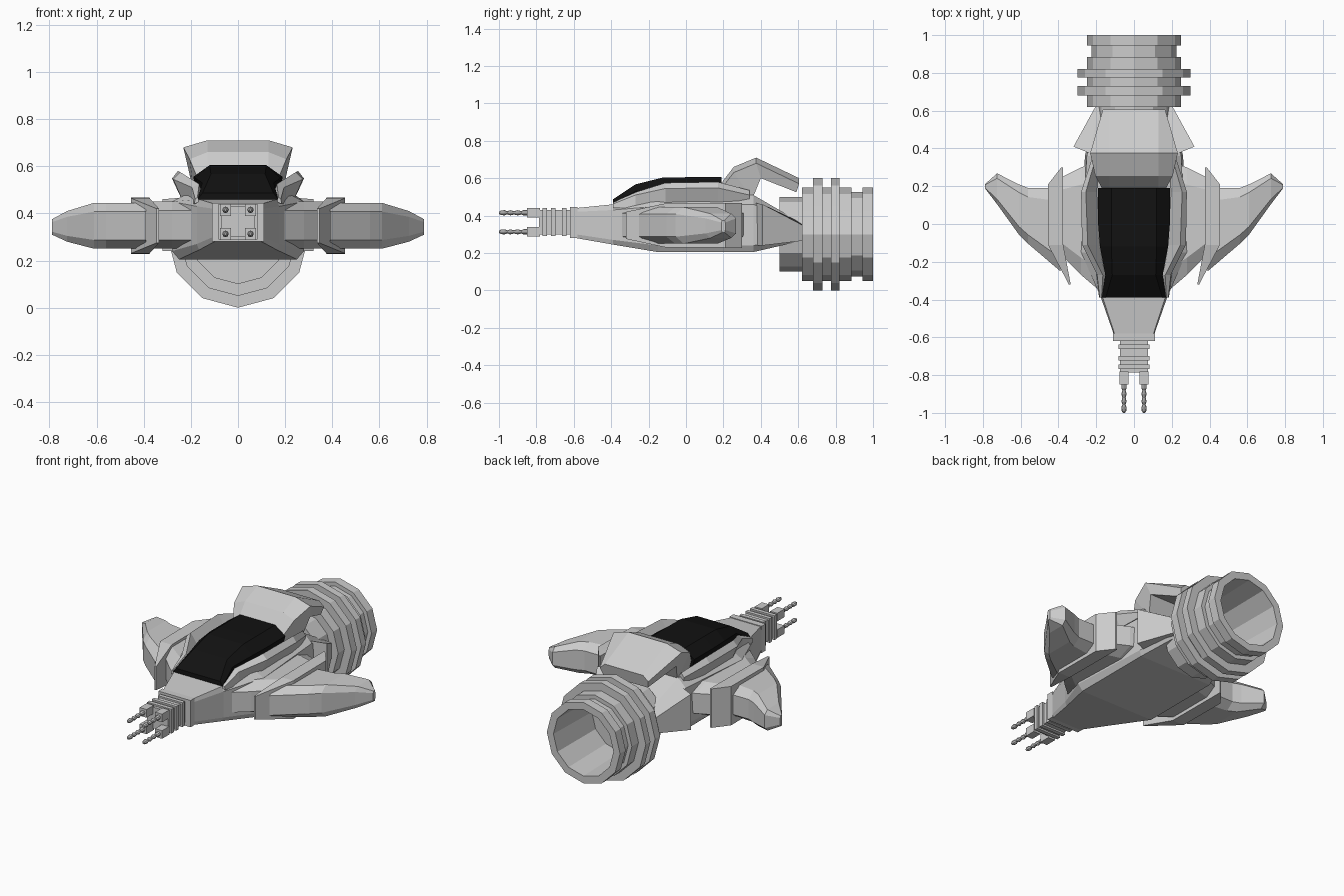
import bpy, bmesh
from math import sin, cos, pi

if "Cube" in bpy.data.objects:
    bpy.data.objects.remove(bpy.data.objects["Cube"])


def loft(name, rings, mirror=False, color=None):
    """Skin a list of equal-length point rings, cap both ends."""
    bm = bmesh.new()
    vs = [[bm.verts.new(p) for p in r] for r in rings]
    n = len(vs[0])
    for a, b in zip(vs, vs[1:]):
        for i in range(n):
            j = (i + 1) % n
            bm.faces.new((a[i], a[j], b[j], b[i]))
    bm.faces.new(vs[0])
    bm.faces.new(vs[-1])
    bmesh.ops.recalc_face_normals(bm, faces=bm.faces)
    me = bpy.data.meshes.new(name)
    bm.to_mesh(me)
    bm.free()
    ob = bpy.data.objects.new(name, me)
    bpy.context.collection.objects.link(ob)
    if mirror:
        m = ob.modifiers.new("mirror", 'MIRROR')
        m.use_clip = False
        m.use_mirror_merge = False
    if color:
        mat = bpy.data.materials.new(name + "_paint")
        mat.diffuse_color = color
        mat.use_nodes = True
        mat.node_tree.nodes["Principled BSDF"].inputs["Base Color"].default_value = mat.diffuse_color
        me.materials.append(mat)
    return ob


def sym(y, half):
    """Symmetric ring at y from right-hand (x, z) points, bottom to top."""
    return [(x, y, z) for x, z in half] + [(-x, y, z) for x, z in reversed(half)]


def lathe(profile, n, cx, cz):
    return [[(cx + r * sin(2 * pi * k / n), y, cz - r * cos(2 * pi * k / n))
             for k in range(n)] for y, r in profile]


def box(name, x, y, z):
    return loft(name, [[(x[0], v, z[0]), (x[1], v, z[0]), (x[1], v, z[1]), (x[0], v, z[1])]
                       for v in y])


# fuselage
loft("hull", [
    sym(-.59, [(.10, .28), (.105, .30), (.105, .42), (.10, .44)]),
    sym(-.39, [(.165, .245), (.175, .27), (.175, .43), (.165, .46)]),
    sym(-.15, [(.25, .205), (.28, .24), (.28, .45), (.22, .48)]),
    sym(.36, [(.25, .205), (.26, .24), (.25, .46), (.20, .51)]),
    sym(.62, [(.17, .265), (.20, .28), (.20, .35), (.15, .36)])])

# dark canopy
loft("canopy", [
    sym(-.39, [(.165, .45), (.17, .462), (.15, .487)]),
    sym(-.27, [(.14, .45), (.152, .53), (.115, .567)]),
    sym(-.12, [(.16, .45), (.18, .55), (.12, .604)]),
    sym(.0, [(.165, .45), (.19, .555), (.12, .605)]),
    sym(.19, [(.165, .45), (.19, .555), (.12, .605)])], color=(.006, .006, .006, 1))

# flared canopy frame on each side
loft("canopy_frame", [[(x, y, z) for x, z in pts] for y, pts in [
    (-.39, [(.165, .45), (.172, .468), (.182, .462), (.185, .44)]),
    (-.27, [(.14, .45), (.165, .525), (.195, .51), (.20, .44)]),
    (-.11, [(.16, .45), (.245, .575), (.275, .545), (.23, .44)]),
    (.17, [(.16, .45), (.255, .58), (.28, .548), (.23, .44)]),
    (.34, [(.15, .45), (.205, .535), (.225, .51), (.21, .44)])]], mirror=True)

# bent hood behind the canopy: (top y, top z, bottom y, bottom z, half flat, half width)
hood = []
for ty, tz, by, bz, a, b in [(.19, .575, .19, .49, .13, .17), (.255, .66, .355, .49, .13, .205),
                             (.375, .71, .40, .60, .13, .232), (.605, .60, .59, .525, .13, .165)]:
    half = [(b * .92, by, bz), (b, ty, tz - .03), (a, ty, tz)]
    hood.append(half + [(-x, y, z) for x, y, z in reversed(half)])
loft("rear_hood", hood)

# fairings beside the engine
loft("rear_fairing", [[(x, y, z) for x, y, z in r] for r in [
    [(.20, .36, .24), (.32, .41, .24), (.32, .41, .46), (.20, .36, .47)],
    [(.15, .62, .265), (.205, .62, .265), (.205, .62, .35), (.15, .62, .36)]]], mirror=True)


# wings
def wing_ring(x, yl, yt, zb, zt):
    d, h = (yt - yl), (zt - zb)
    e, c = d * .16, h * .19
    return [(x, yl, zb + c), (x, yl, zt - c), (x, yl + e, zt), (x, yt - e, zt),
            (x, yt, zt - c), (x, yt, zb + c), (x, yt - e, zb), (x, yl + e, zb)]


loft("wing_root", [wing_ring(.18, -.355, .33, .25, .45), wing_ring(.28, -.27, .30, .25, .45),
                   wing_ring(.40, -.15, .24, .25, .45)], mirror=True)
loft("outer_wing", [wing_ring(.39, -.25, .19, .25, .445), wing_ring(.56, -.105, .19, .25, .445),
                    wing_ring(.61, -.055, .21, .25, .445), wing_ring(.725, .105, .268, .28, .41),
                    wing_ring(.79, .19, .21, .31, .375)], mirror=True)

# raised band where root and outer wing meet
loft("wing_band", [[(a, y, zb), (b, y, zb), (b, y, zt), (a, y, zt)] for y, a, b, zb, zt in [
    (-.32, .335, .345, .275, .42), (-.11, .375, .455, .23, .465),
    (.21, .375, .455, .228, .468), (.30, .375, .385, .228, .468)]], mirror=True)

# engine: 12-sided ringed tube with a deep open nozzle
loft("engine", lathe([(.50, .20), (.62, .20), (.62, .25), (.68, .25), (.68, .30), (.73, .30),
                      (.73, .25), (.775, .25), (.775, .30), (.82, .30), (.82, .25), (.885, .25),
                      (.885, .225), (.945, .225), (.945, .25), (1.0, .25), (1.0, .205),
                      (.64, .195)], 12, 0, .30))

# nose gun cluster
box("gun_mount", (-.11, .11), (-.62, -.58), (.28, .445))
box("gun_block", (-.073, .073), (-.785, -.61), (.30, .43))
for i, y in enumerate((-.65, -.71, -.755)):
    box(f"gun_rib_{i}", (-.083, .083), (y - .012, y + .012), (.29, .44))
for sx in (-1, 1):
    for z in (.313, .415):
        x = sx * .053
        tag = ("left" if sx < 0 else "right") + ("_low" if z < .36 else "_high")
        box("gun_prong_" + tag, (x - .024, x + .024), (-.85, -.78), (z - .025, z + .025))
        loft("gun_barrel_" + tag, lathe(
            [(-.84, .014), (-.87, .014), (-.88, .009), (-.90, .014), (-.92, .009), (-.94, .014),
             (-.955, .008), (-.97, .014), (-.99, .012), (-1.0, .005)], 8, x, z))
